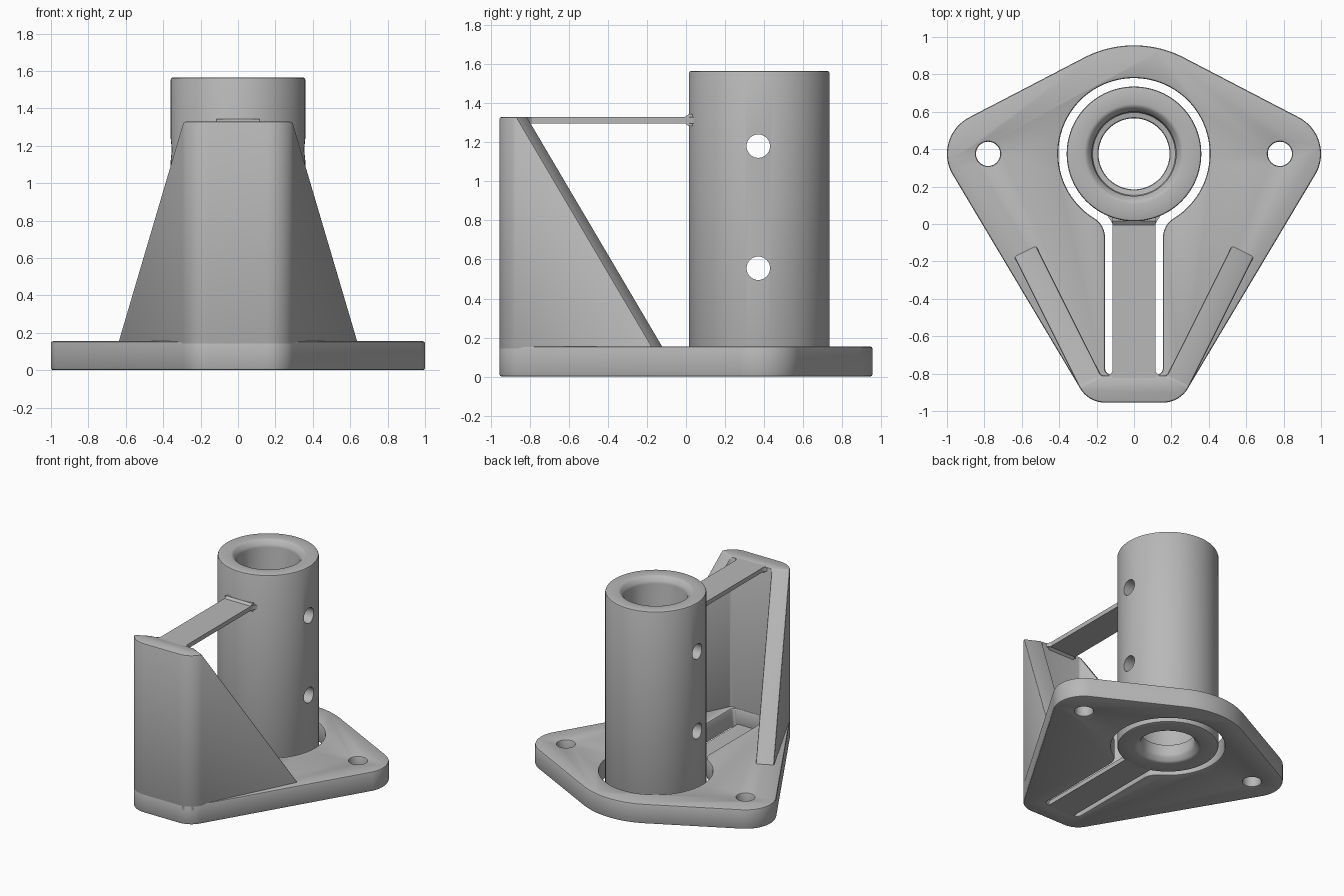
import bpy, bmesh, math
from mathutils import Vector

cube = bpy.data.objects.get("Cube")
if cube:
    bpy.data.objects.remove(cube)

grey = bpy.data.materials.new("plain grey")
grey.use_nodes = True
grey.diffuse_color = (0.48, 0.48, 0.48, 1)
grey.node_tree.nodes["Principled BSDF"].inputs["Base Color"].default_value = (0.48, 0.48, 0.48, 1)

PLATE_TOP, WALL_TOP, TUBE_TOP = 0.155, 1.33, 1.565
TUBE_Y = 0.375
TUBE_R, GAP_R = 0.36, 0.405
CORNER, CORNER_R = Vector((0.155, -0.80)), 0.155
LUG, LUG_R = Vector((0.78, TUBE_Y)), 0.22
SLOT_X, SLOT_END = 0.155, -0.805


def arc(cx, cy, r, start, end, n):
    """Points along an arc, angles in degrees."""
    angles = [math.radians(start + (end - start) * i / n) for i in range(n + 1)]
    return [Vector((cx + r * math.cos(a), cy + r * math.sin(a))) for a in angles]


def mirrored(points):
    """Close a right-hand half outline with its mirror image."""
    return points + [Vector((-p.x, p.y)) for p in reversed(points) if abs(p.x) > 1e-4]


def finish(name, bm):
    bmesh.ops.recalc_face_normals(bm, faces=bm.faces)
    mesh = bpy.data.meshes.new(name)
    bm.to_mesh(mesh)
    bm.free()
    mesh.materials.append(grey)
    obj = bpy.data.objects.new(name, mesh)
    bpy.context.collection.objects.link(obj)
    return obj


def prism(name, points, depth, place):
    """Extrude a flat outline; place maps (a, b, depth) to a position."""
    bm = bmesh.new()
    low = [bm.verts.new(place(p[0], p[1], depth[0])) for p in points]
    high = [bm.verts.new(place(p[0], p[1], depth[1])) for p in points]
    bm.faces.new(low)
    bm.faces.new(high)
    for i in range(len(points)):
        j = (i + 1) % len(points)
        bm.faces.new((low[i], low[j], high[j], high[i]))
    return finish(name, bm)


def upright(a, b, d):
    return (a, b, d)


def sideways(a, b, d):
    return (d, a, b)


def apply_modifier(obj, kind, **settings):
    bpy.ops.object.select_all(action='DESELECT')
    bpy.context.view_layer.objects.active = obj
    obj.select_set(True)
    mod = obj.modifiers.new(kind.title(), kind)
    for key, value in settings.items():
        setattr(mod, key, value)
    bpy.ops.object.modifier_apply(modifier=mod.name)


def cut(obj, cutter):
    cutter.hide_render = True
    apply_modifier(obj, 'BOOLEAN', operation='DIFFERENCE', solver='EXACT', object=cutter)
    bpy.data.objects.remove(cutter)


def soften(obj, width):
    apply_modifier(obj, 'BEVEL', width=width, segments=2, limit_method='ANGLE',
                   angle_limit=math.radians(35))


def smooth(obj):
    bpy.ops.object.select_all(action='DESELECT')
    bpy.context.view_layer.objects.active = obj
    obj.select_set(True)
    bpy.ops.object.shade_smooth_by_angle(angle=math.radians(30))


# Shared direction of the slanted plate sides
span = LUG - CORNER
lean = math.degrees(math.atan2(span.y, span.x) - math.pi / 2
                    + math.asin((LUG_R - CORNER_R) / span.length) * 0.5)
side_n = Vector((math.cos(math.radians(lean)), math.sin(math.radians(lean))))

# Base plate: rounded kite, opened around the tube and the tongue
back_r = 0.58
back_angle = math.degrees(math.acos((back_r - LUG_R) / LUG.x))
outline = (arc(*CORNER, CORNER_R, -90, lean, 10)
           + arc(*LUG, LUG_R, lean, back_angle, 16)
           + arc(0, TUBE_Y, back_r, back_angle, 90, 12))
plate = prism("base_plate", mirrored(outline), (0, PLATE_TOP), upright)

fillet = 0.12
fillet_x = SLOT_X + fillet
drop = math.sqrt((GAP_R + fillet) ** 2 - fillet_x ** 2)
meet = math.degrees(math.atan2(-drop, fillet_x))
opening = ([Vector((SLOT_X - 0.02, SLOT_END)), Vector((SLOT_X, SLOT_END + 0.02))]
           + arc(fillet_x, TUBE_Y - drop, fillet, 180, 180 + meet, 10)
           + arc(0, TUBE_Y, GAP_R, meet, 90, 36)[1:])
cut(plate, prism("opening_cutter", mirrored(opening), (-1, 1), upright))
for side in (-1, 1):
    bolt = arc(side * LUG.x, LUG.y, 0.065, 0, 348.75, 31)
    cut(plate, prism("bolt_cutter", bolt, (-1, 1), upright))
soften(plate, 0.014)
smooth(plate)

# Front wall with two sloping side wings
thick, wing_length = 0.132, 0.775
front_arc = arc(*CORNER, CORNER_R, -90, lean, 10)
edge = front_arc[-1]
along = Vector((-side_n.y, side_n.x))
inner = edge - side_n * thick
tips = [edge + along * wing_length, inner + along * wing_length]

bm = bmesh.new()
half = front_arc + [inner]
right = [bm.verts.new((p.x, p.y, 0.1)) for p in half]
left = [bm.verts.new((-p.x, p.y, 0.1)) for p in half]
faces = [bm.faces.new(right + left[::-1])]
tip_x = min(t.x for t in tips)
for side, row in ((1, right), (-1, left)):
    ends = [bm.verts.new((side * t.x, t.y, 0.1)) for t in tips]
    faces.append(bm.faces.new((row[-2], ends[0], ends[1], row[-1])))
bmesh.ops.recalc_face_normals(bm, faces=bm.faces)
raised = bmesh.ops.extrude_face_region(bm, geom=faces, use_keep_orig=False)
for item in raised["geom"]:
    if isinstance(item, bmesh.types.BMVert):
        item.co.z = PLATE_TOP if abs(item.co.x) > tip_x - 0.01 else WALL_TOP
wall = finish("front_wall", bm)
soften(wall, 0.012)
smooth(wall)

# Tube: turned profile with a chamfered bore and a lower shoulder
profile = [(0.225, 0), (TUBE_R, 0), (TUBE_R, TUBE_TOP), (0.255, TUBE_TOP),
           (0.225, TUBE_TOP - 0.04), (0.225, 0.13), (0.19, 0.13), (0.19, 0.04)]
bm = bmesh.new()
steps = 96
rings = []
for r, z in profile:
    rings.append([bm.verts.new((p.x, p.y, z))
                  for p in arc(0, TUBE_Y, r, 0, 360 - 360 / steps, steps - 1)])
for k, ring in enumerate(rings):
    after = rings[(k + 1) % len(rings)]
    for i in range(steps):
        j = (i + 1) % steps
        bm.faces.new((ring[i], ring[j], after[j], after[i]))
tube = finish("tube", bm)
soften(tube, 0.012)
for z in (0.555, 1.18):
    cut(tube, prism("cross_hole_cutter", arc(TUBE_Y - 0.005, z, 0.06, 0, 348.75, 31),
                    (-1, 1), sideways))
smooth(tube)

# Thin flexible strips joining the wall to the tube, thickened at the ends
def strip(name, low, high):
    wide = 0.014
    under = max(low - wide, 0)
    shape = [(-0.83, under), (-0.81, under), (-0.79, low), (-0.005, low),
             (0.015, under), (0.06, under), (0.06, high + wide), (0.015, high + wide),
             (-0.005, high), (-0.79, high), (-0.81, high), (-0.83, high)]
    smooth(prism(name, shape, (-0.115, 0.115), sideways))


strip("upper_strip", 1.296, WALL_TOP)
strip("lower_strip", 0, 0.034)

# Small gussets flaring the upper strip sideways at both ends
for side in (-1, 1):
    for tag, y, reach in (("wall", -0.815, 0.035), ("tube", 0.04, -0.05)):
        flare = [(side * 0.11, y), (side * 0.14, y), (side * 0.122, y + reach * 0.5),
                 (side * 0.11, y + reach)]
        prism(tag + "_gusset", flare, (1.297, WALL_TOP - 0.001), upright)
